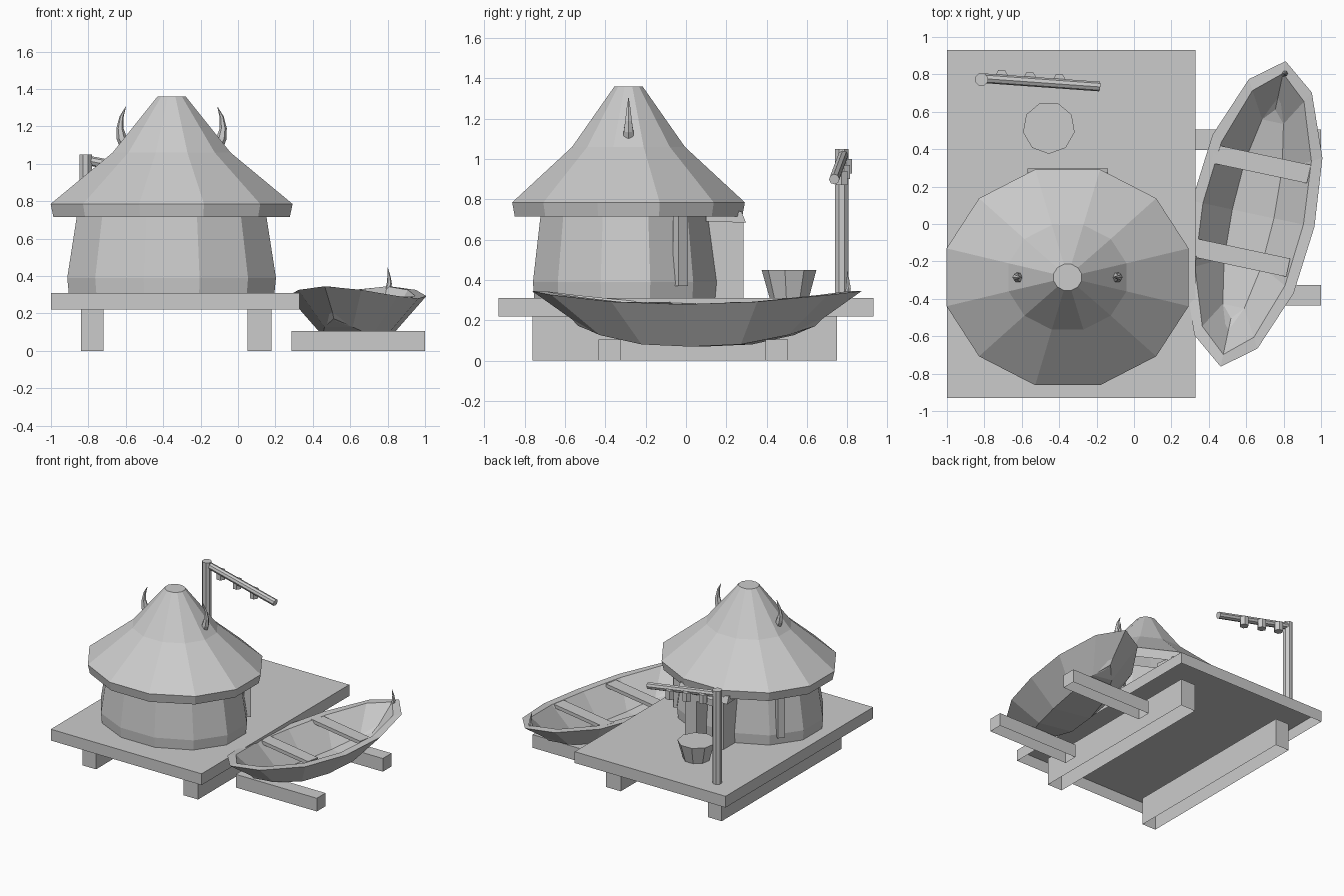
import bpy, bmesh, math
from mathutils import Vector, Matrix

cube = bpy.data.objects.get("Cube")
if cube:
    bpy.data.objects.remove(cube, do_unlink=True)

GREY = (0.6, 0.6, 0.6, 1)
mat = bpy.data.materials.new("light grey")
mat.use_nodes = True
mat.diffuse_color = GREY
bsdf = next(n for n in mat.node_tree.nodes if n.type == "BSDF_PRINCIPLED")
bsdf.inputs["Base Color"].default_value = GREY


def finish(name, bm):
    bmesh.ops.remove_doubles(bm, verts=bm.verts, dist=0.0005)
    bmesh.ops.recalc_face_normals(bm, faces=bm.faces)
    mesh = bpy.data.meshes.new(name)
    bm.to_mesh(mesh)
    bm.free()
    mesh.materials.append(mat)
    ob = bpy.data.objects.new(name, mesh)
    bpy.context.collection.objects.link(ob)
    return ob


def loft(name, rings, cap_start=True, cap_end=True):
    """Bridge closed rings of points, in order."""
    bm = bmesh.new()
    rows = [[bm.verts.new(p) for p in ring] for ring in rings]
    n = len(rows[0])
    for a, b in zip(rows, rows[1:]):
        for i in range(n):
            j = (i + 1) % n
            bm.faces.new((a[i], a[j], b[j], b[i]))
    if cap_start:
        bm.faces.new(rows[0])
    if cap_end:
        bm.faces.new(rows[-1])
    return finish(name, bm)


def box(name, x, y, z, bottom=True):
    """Box between limits, optionally open underneath."""
    return loft(name, [[(x[0], y[0], h), (x[1], y[0], h), (x[1], y[1], h), (x[0], y[1], h)]
                       for h in z], cap_start=bottom)


def turned(name, cx, cy, sides, profile, offset=0.0, bottom=True):
    """Stack of ellipses; profile holds (x radius, y radius, z)."""
    angles = [offset + math.tau * i / sides for i in range(sides)]
    return loft(name, [[(cx + rx * math.cos(a), cy + ry * math.sin(a), z)
                        for a in angles] for rx, ry, z in profile], cap_start=bottom)


def tube(name, path, radii, sides=8):
    """Tapered tube along a path, without twist."""
    pts = [Vector(p) for p in path]
    rings = []
    for i, (p, r) in enumerate(zip(pts, radii)):
        d = pts[min(i + 1, len(pts) - 1)] - pts[max(i - 1, 0)]
        q = Vector((0, 0, 1)).rotation_difference(d)
        rings.append([p + q @ Vector((r * math.cos(math.tau * k / sides),
                                      r * math.sin(math.tau * k / sides), 0))
                      for k in range(sides)])
    return loft(name, rings)


# Platform, its bearers and the boat skids, all open underneath
for name, x, y, z in (
        ("platform", (-1, 0.33), (-0.93, 0.93), (0.22, 0.31)),
        ("bearer_right", (-0.84, -0.72), (-0.76, 0.75), (0, 0.22)),
        ("bearer_left", (0.05, 0.18), (-0.76, 0.75), (0, 0.22)),
        ("front_skid", (0.285, 1), (-0.435, -0.325), (0, 0.105)),
        ("back_skid", (0.285, 1), (0.395, 0.505), (0, 0.105))):
    box(name, x, y, z, bottom=False)

# Hut walls and open-bottomed roof; radii are measured to the flats
HX, HY = -0.355, -0.285
flat = 1 / math.cos(math.pi / 12)


def hut_part(name, cy, profile):
    turned(name, HX, cy, 12, [(a * flat, b * flat, z) for a, b, z in profile],
           math.pi / 12, bottom=False)


hut_part("hut_wall", HY - 0.015, [(0.55, 0.453, 0.31), (0.558, 0.459, 0.39), (0.505, 0.42, 0.73)])
hut_part("roof", HY, [(0.632, 0.564, 0.715), (0.647, 0.577, 0.785),
                      (0.315, 0.28, 1.06), (0.075, 0.07, 1.36)])

# Doorway at the back
for side, x in (("right", -0.53), ("left", -0.29)):
    box(side + "_door_jamb", (x, x + 0.1), (0.0, 0.285), (0.31, 0.69))
box("door_lintel", (-0.53, -0.19), (0.0, 0.285), (0.63, 0.69))
loft("door_hood", [[(x, 0.1, 0.69), (x, 0.297, 0.685), (x, 0.275, 0.74), (x, 0.1, 0.76)]
                   for x in (-0.57, -0.14)])

for s, side in ((-1, "right"), (1, "left")):
    # Upright plank standing against the wall
    plank = box(side + "_wall_plank", (-0.025, 0.025), (-0.028, 0.028), (0, 0.36))
    plank.data.transform(Matrix.Translation((HX + s * 0.457, -0.028, 0.37))
                         @ Matrix.Rotation(s * math.radians(36), 4, "Z"))
    # Curved roof horn
    tube(side + "_roof_horn",
         [(HX + s * dx, -0.285, z) for dx, z in
          ((0.25, 1.1), (0.268, 1.14), (0.276, 1.19), (0.268, 1.25), (0.245, 1.305))],
         (0.03, 0.027, 0.019, 0.011, 0.001), 6)

# Lamp post, sloping arm and hanging pegs
turned("post", -0.815, 0.772, 8, [(0.036, 0.036, 0.31), (0.036, 0.036, 1.05)], math.pi / 8)
start, end = Vector((-0.815, 0.78, 1.02)), Vector((-0.185, 0.735, 0.9))
tube("post_arm", [start, end], (0.026, 0.026))
for i, t in enumerate((0.17, 0.41, 0.66)):
    p = start.lerp(end, t)
    turned(f"hanging_peg_{i + 1}", p.x, p.y + 0.022, 6,
           [(0.034, 0.034, p.z - 0.07), (0.034, 0.034, p.z)])

# Bucket
turned("bucket", -0.455, 0.515, 9, [(0.1, 0.1, 0.31), (0.14, 0.14, 0.45)], -math.pi / 2)

# Boat, modelled along y and then turned on its skids
BOAT = Matrix.Translation((0.637, 0.054, 0)) @ Matrix.Rotation(math.radians(-12), 4, "Z")
L = 0.835


def boat_section(u, w):
    k = (u / L) ** 2
    rim, keel = 0.28 + 0.065 * k, 0.07 + 0.09 * k ** 1.3
    right = [(0.45 * w, 0.68 * u, keel), (w, u, rim),
             (0.82 * w, 0.92 * u, rim), (0.34 * w, 0.72 * u, keel + 0.012)]
    left = [(-x, y, z) for x, y, z in reversed(right)]
    return [BOAT @ Vector(p) for p in right + left]


stations = [(0, 0.335), (0.37, 0.3), (0.7, 0.172), (L, 0)]
stations = [(-u, w) for u, w in reversed(stations[1:])] + stations
loft("boat_hull", [boat_section(u, w) for u, w in stations], False, False)

for name, u, w in (("back_bench", 0.27, 0.262), ("front_bench", -0.242, 0.258)):
    bench = box(name, (-w - 0.015, w - 0.015), (u - 0.05, u + 0.05), (0.262, 0.29))
    bench.data.transform(BOAT)

# Curved spike on the bow
tube("bow_spike", [(0.797, 0.8, 0.31), (0.809, 0.805, 0.36), (0.807, 0.803, 0.4), (0.8, 0.8, 0.445)],
     (0.016, 0.014, 0.008, 0.001), 6)
